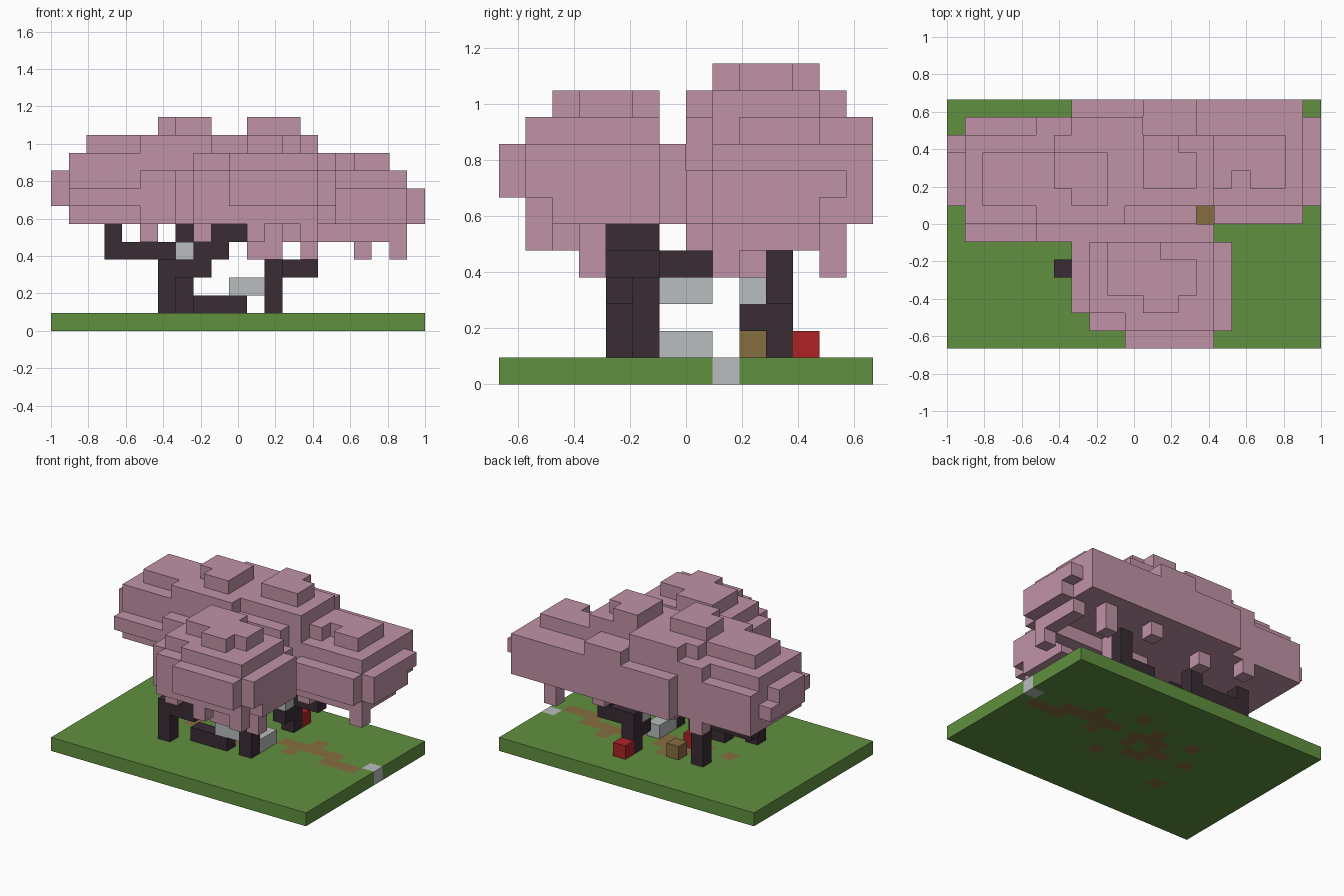
import bpy
import bmesh
from mathutils import Vector

default_cube = bpy.data.objects.get("Cube")
if default_cube:
    bpy.data.objects.remove(default_cube, do_unlink=True)

# The whole model sits on a grid of equal blocks
COLS, ROWS = 21, 14
SIZE = 2 / COLS


def make_material(name, red, green, blue):
    material = bpy.data.materials.new(name)
    material.use_nodes = True
    color = (red, green, blue, 1)
    material.diffuse_color = color
    shader = material.node_tree.nodes["Principled BSDF"]
    shader.inputs["Base Color"].default_value = color
    shader.inputs["Roughness"].default_value = 0.9
    return material


blossom = make_material("blossom_pink", 0.53, 0.29, 0.38)
grass = make_material("grass_green", 0.12, 0.28, 0.05)
bark = make_material("dark_bark", 0.042, 0.025, 0.034)
stone = make_material("pale_stone", 0.48, 0.51, 0.51)
earth = make_material("earth_brown", 0.24, 0.155, 0.05)
red_paint = make_material("red_paint", 0.43, 0.016, 0.018)

occupied = {}   # block position -> name of the part that owns it
looks = {}      # block position -> material
parts = []


def fill(part, material, layers, columns, rows):
    """Fill an inclusive range of blocks; earlier parts keep their blocks."""
    if part not in parts:
        parts.append(part)
    for i in range(columns[0], columns[-1] + 1):
        for j in range(rows[0], rows[-1] + 1):
            for k in range(layers[0], layers[-1] + 1):
                if (i, j, k) not in occupied:
                    occupied[i, j, k] = part
                    looks[i, j, k] = material


def fill_layers(part, material, plan):
    """Each layer of the plan lists (first col, last col, first row, last row)."""
    for layer, boxes in plan.items():
        for first_col, last_col, first_row, last_row in boxes:
            fill(part, material, [layer], [first_col, last_col], [first_row, last_row])


# Ground slab with a trodden path, tree roots and a camp clearing
fill("ground", grass, [0], [0, COLS - 1], [0, ROWS - 1])
path = [(13, 8), (14, 7), (14, 8), (15, 8), (15, 9), (16, 8), (17, 8), (17, 7), (18, 7), (19, 7)]
clearing = [(9, 6), (9, 7), (9, 8), (10, 6), (10, 8), (11, 7), (11, 8), (10, 9), (8, 7), (6, 7)]
roots = [(6, 4), (12, 5), (7, 9), (12, 10)]
for column, row in path + clearing + roots:
    looks[column, row, 0] = earth
looks[20, 8, 0] = stone

# Front tree: two legs and a leaning branch
fill("front_trunk", bark, [1, 3], [6], [4])
fill("front_trunk", bark, [3], [7, 8], [4])
fill("front_trunk", bark, [4], [8, 9], [4, 5])
fill("front_trunk", bark, [5], [9, 10], [4, 5])
fill("front_trunk", bark, [4], [8], [6, 8])
fill("front_leg", bark, [1, 3], [12], [5])

# Back trees: trunks with stepped branches
fill("left_trunk", bark, [1, 3], [7], [9])
fill("left_trunk", bark, [4], [3, 7], [9])
fill("left_trunk", bark, [5], [3], [9])
fill("left_trunk", bark, [5], [7], [9])
fill("right_trunk", bark, [1, 3], [12], [10])
fill("right_trunk", bark, [3], [13, 14], [10])
fill("right_trunk", bark, [4, 5], [14], [10])
fill("right_trunk", bark, [2], [12], [9])

# Camp pieces
fill("log_seat", bark, [1], [8, 10], [5])
fill("stone_table", stone, [2], [10, 11], [5])
fill("stone_seat", stone, [1], [12], [6, 7])
fill("right_lamp", stone, [3], [12], [9])
fill("left_lamp", stone, [3], [7], [6, 7])
fill("left_lamp", stone, [4], [7], [6])
fill("brown_crate", earth, [1], [9], [9])
fill("red_crate", red_paint, [1], [12], [11])
fill("camp_fire", red_paint, [1], [9], [7])

# Blossom crowns, top layer first, ending in hanging blocks
fill_layers("left_crown", blossom, {
    11: [(6, 8, 9, 10), (7, 8, 8, 8)],
    10: [(2, 4, 8, 10), (5, 9, 7, 10), (6, 10, 8, 11), (7, 10, 12, 12)],
    9: [(1, 10, 7, 11), (5, 10, 12, 12)],
    8: [(0, 0, 8, 10), (1, 10, 7, 12), (7, 10, 13, 13), (5, 10, 6, 6)],
    7: [(0, 0, 8, 11), (1, 10, 6, 12), (7, 10, 13, 13)],
    6: [(1, 10, 7, 12), (5, 10, 6, 6), (7, 10, 13, 13)],
    5: [(5, 5, 7, 7), (8, 8, 11, 11), (5, 5, 12, 12)],
})
fill_layers("right_crown", blossom, {
    11: [(11, 13, 9, 10), (11, 12, 11, 11)],
    10: [(11, 14, 8, 11)],
    9: [(11, 14, 8, 11), (11, 13, 7, 7), (11, 13, 12, 13),
        (15, 18, 10, 11), (15, 15, 9, 9), (17, 18, 9, 9)],
    8: [(11, 19, 8, 12), (11, 13, 7, 7), (11, 19, 13, 13)],
    7: [(11, 20, 8, 12), (11, 13, 7, 7), (15, 19, 7, 7), (11, 19, 13, 13)],
    6: [(11, 20, 8, 11), (11, 19, 12, 13), (11, 13, 7, 7), (15, 19, 7, 7)],
    5: [(11, 19, 8, 8), (19, 19, 9, 11), (14, 14, 9, 9), (17, 17, 12, 12), (13, 13, 12, 12)],
    4: [(19, 19, 8, 8), (14, 14, 9, 9), (17, 17, 12, 12)],
})
fill_layers("front_crown", blossom, {
    10: [(9, 11, 3, 5), (12, 13, 3, 4), (11, 12, 2, 2)],
    9: [(8, 14, 2, 5), (10, 14, 1, 1)],
    8: [(7, 15, 2, 5), (8, 15, 1, 1), (10, 14, 0, 0), (9, 14, 6, 6)],
    7: [(7, 15, 2, 5), (8, 15, 1, 1), (10, 14, 0, 0), (9, 14, 6, 6)],
    6: [(7, 15, 2, 5), (8, 14, 1, 1), (9, 14, 6, 6)],
    5: [(14, 14, 1, 1), (11, 11, 1, 1), (8, 8, 2, 2), (11, 12, 3, 3), (14, 14, 3, 3)],
    4: [(11, 12, 3, 3), (14, 14, 3, 3)],
})


def build(part):
    """Turn the exposed block sides of one part into a clean mesh."""
    cells = [cell for cell, owner in occupied.items() if owner == part]
    materials = []
    bm = bmesh.new()
    for cell in cells:
        if looks[cell] not in materials:
            materials.append(looks[cell])
        for axis in range(3):
            for side in (0, 1):
                beside = list(cell)
                beside[axis] += 2 * side - 1
                if tuple(beside) in occupied:
                    continue
                corners = []
                for a, b in ((0, 0), (1, 0), (1, 1), (0, 1)):
                    corner = Vector(cell)
                    corner[axis] += side
                    corner[(axis + 1) % 3] += a
                    corner[(axis + 2) % 3] += b
                    corner -= Vector((COLS / 2, ROWS / 2, 0))
                    corners.append(bm.verts.new(corner * SIZE))
                if side == 0:
                    corners.reverse()
                face = bm.faces.new(corners)
                face.material_index = materials.index(looks[cell])
    bmesh.ops.remove_doubles(bm, verts=bm.verts, dist=SIZE / 100)
    mesh = bpy.data.meshes.new(part)
    bm.to_mesh(mesh)
    bm.free()
    for material in materials:
        mesh.materials.append(material)
    bpy.context.collection.objects.link(bpy.data.objects.new(part, mesh))


for part in parts:
    build(part)
